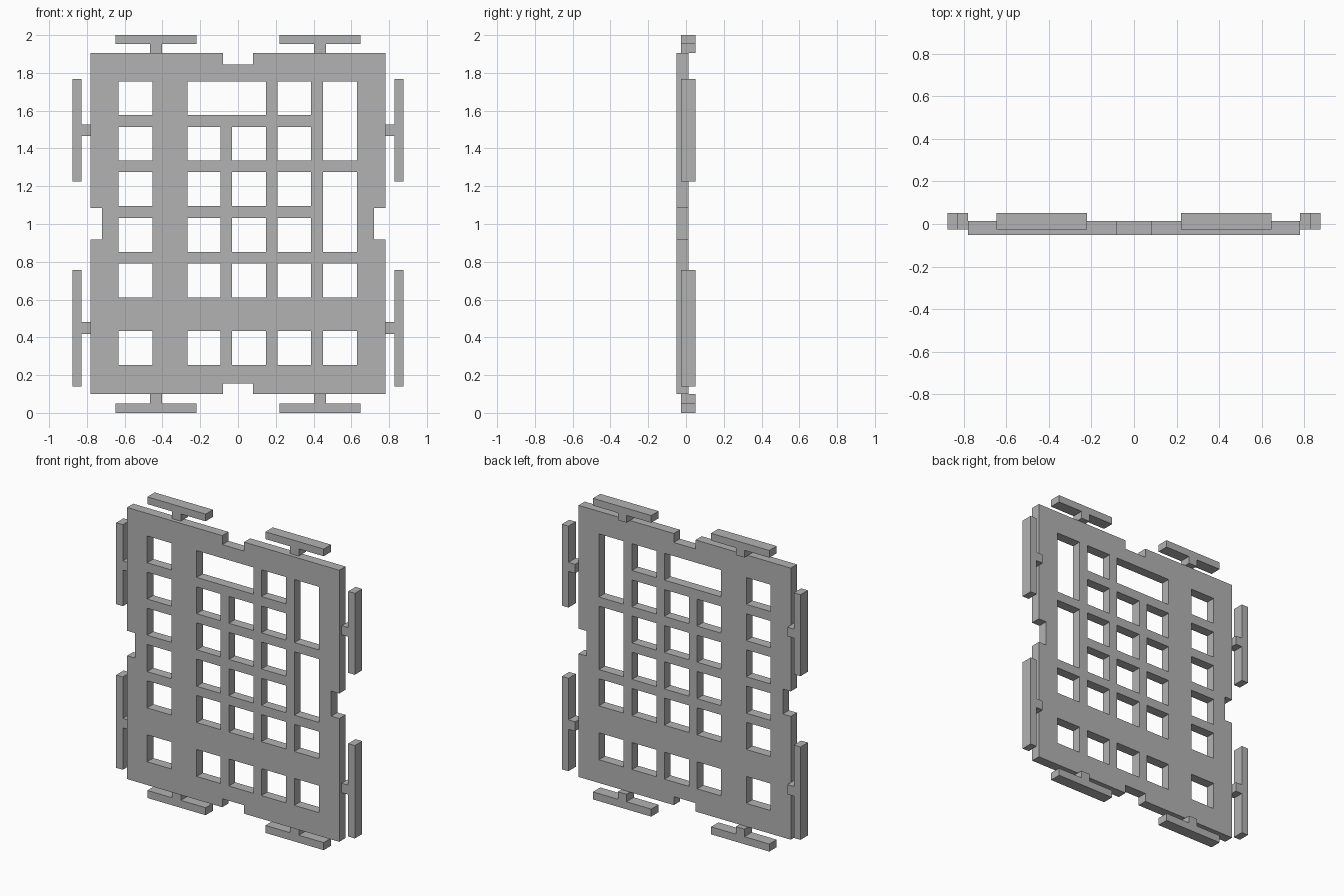
import bpy
import bmesh

cube = bpy.data.objects.get("Cube")
if cube:
    bpy.data.objects.remove(cube, do_unlink=True)

grey = bpy.data.materials.new("plain grey")
grey.use_nodes = True
colour = (0.45, 0.45, 0.45, 1)
grey.diffuse_color = colour
grey.node_tree.nodes["Principled BSDF"].inputs["Base Color"].default_value = colour


def finish(bm, name):
    bmesh.ops.recalc_face_normals(bm, faces=bm.faces)
    mesh = bpy.data.meshes.new(name)
    bm.to_mesh(mesh)
    bm.free()
    mesh.materials.append(grey)
    obj = bpy.data.objects.new(name, mesh)
    bpy.context.collection.objects.link(obj)
    return obj


def extruded_cells(name, rects, openings, y0, y1):
    """Thick sheet filling rects (x0, x1, z0, z1), left empty inside openings."""
    xs = sorted({v for r in rects + openings for v in r[:2]})
    zs = sorted({v for r in rects + openings for v in r[2:]})

    def inside(x, z, group):
        return any(a < x < b and c < z < d for a, b, c, d in group)

    bm = bmesh.new()
    verts = {}

    def vert(x, z):
        if (x, z) not in verts:
            verts[x, z] = bm.verts.new((x, y0, z))
        return verts[x, z]

    for xa, xb in zip(xs, xs[1:]):
        for za, zb in zip(zs, zs[1:]):
            x, z = (xa + xb) / 2, (za + zb) / 2
            if inside(x, z, rects) and not inside(x, z, openings):
                bm.faces.new([vert(xa, za), vert(xb, za), vert(xb, zb), vert(xa, zb)])
    out = bmesh.ops.extrude_face_region(bm, geom=bm.faces[:], use_keep_orig=True)
    for v in out["geom"]:
        if isinstance(v, bmesh.types.BMVert):
            v.co.y = y1
    return finish(bm, name)


# Panel outline, edge notches and window columns / rows
W, BOTTOM, TOP = 0.78, 0.1, 1.904
cols = [(-0.632, -0.453), (-0.268, -0.092), (-0.031, 0.149), (0.208, 0.387), (0.45, 0.63)]
rows = [(1.576, 1.754), (1.335, 1.513), (1.095, 1.274), (0.853, 1.033), (0.612, 0.792), (0.254, 0.433)]
notches = [(-0.08, 0.08, 1.844, TOP), (-0.08, 0.08, BOTTOM, 0.156),
           (-W, -0.721, 0.919, 1.085), (0.721, W, 0.919, 1.085)]


def window(c0, c1, r0, r1):
    return (cols[c0][0], cols[c1][1], rows[r1][0], rows[r0][1])


# Merged windows: one wide at the top, two tall at the side; the rest square
merged = [(1, 2, 0, 0), (4, 4, 0, 1), (4, 4, 2, 3)]
windows = [window(*m) for m in merged]
for c in range(len(cols)):
    for r in range(len(rows)):
        if not any(a <= c <= b and t <= r <= u for a, b, t, u in merged):
            windows.append(window(c, c, r, r))

extruded_cells("panel", [(-W, W, BOTTOM, TOP)], notches + windows, -0.051, 0.014)


# T-shaped clips: a stem from the panel edge and a bar across its end
def clip(name, bar, stem):
    extruded_cells(name, [bar, stem], [], -0.026, 0.051)


for side, s in (("left", 1), ("right", -1)):
    def span(a, b):
        return tuple(sorted((s * a, s * b)))

    for level, edge, inner, outer in (("top", TOP, 1.952, 2.0), ("bottom", BOTTOM, 0.05, 0.0)):
        clip(f"{level}_{side}_clip",
             span(0.22, 0.648) + tuple(sorted((inner, outer))),
             span(0.402, 0.465) + tuple(sorted((edge, inner))))
    for level, bar, stem in (("upper", (1.226, 1.767), (1.466, 1.526)),
                             ("lower", (0.139, 0.756), (0.417, 0.48))):
        clip(f"{level}_{side}_side_clip", span(0.828, 0.877) + bar, span(W, 0.828) + stem)
